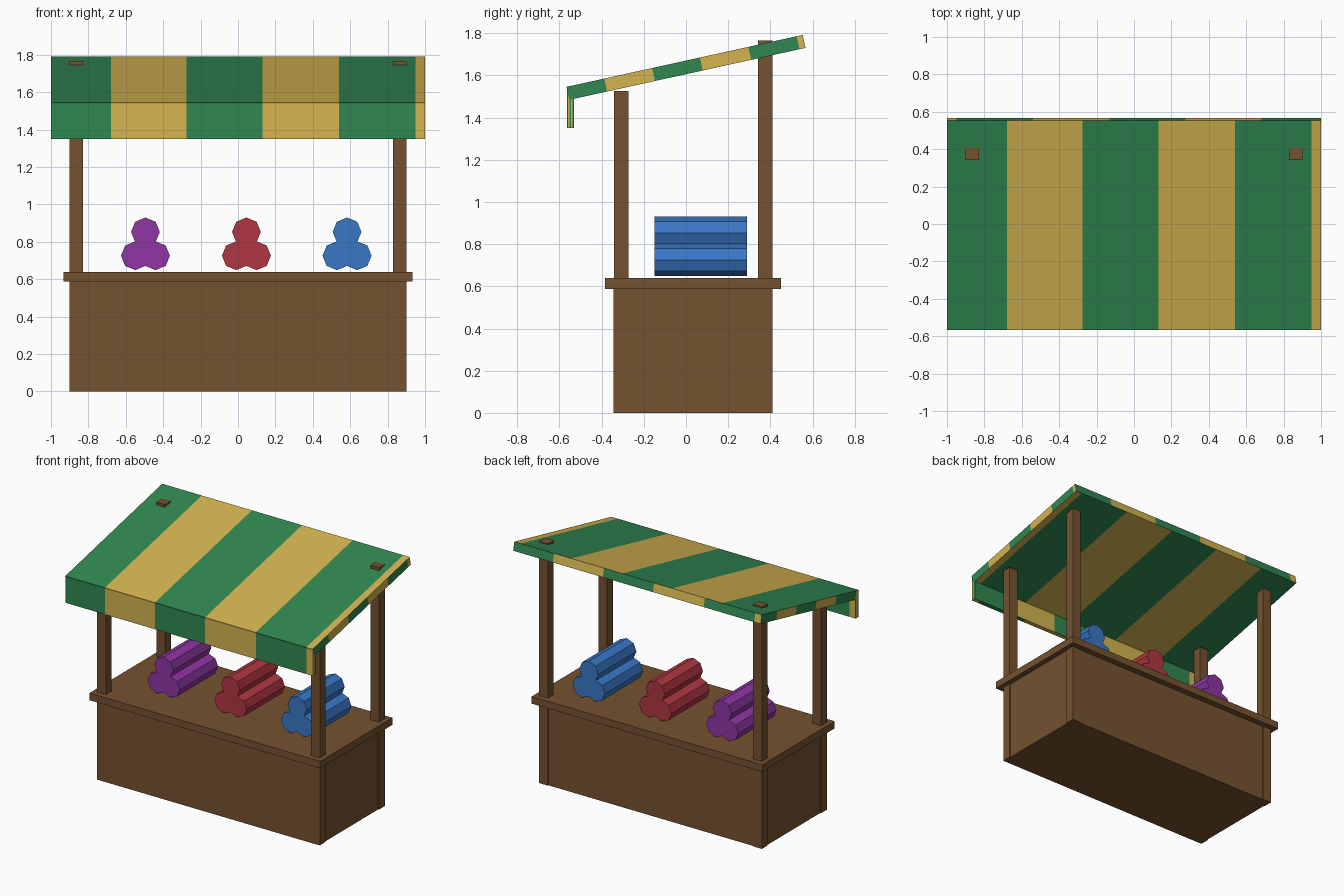
import bpy
import bmesh
from math import radians
from mathutils import Matrix, Vector

if "Cube" in bpy.data.objects:
    bpy.data.objects.remove(bpy.data.objects["Cube"], do_unlink=True)


def make_material(name, *rgb):
    """Flat material from 0-255 display values, stored as linear."""
    linear = [((c / 255 + 0.055) / 1.055) ** 2.4 for c in rgb]
    mat = bpy.data.materials.new(name)
    mat.use_nodes = True
    mat.diffuse_color = (*linear, 1)
    bsdf = next(n for n in mat.node_tree.nodes if n.type == "BSDF_PRINCIPLED")
    bsdf.inputs["Base Color"].default_value = (*linear, 1)
    bsdf.inputs["Roughness"].default_value = 0.8
    return mat


wood = make_material("brown wood", 117, 82, 48)
green = make_material("green canvas", 48, 135, 81)
yellow = make_material("yellow canvas", 211, 179, 80)
purple = make_material("purple cloth", 142, 54, 164)
red = make_material("red cloth", 177, 54, 66)
blue = make_material("blue cloth", 57, 119, 197)


def finish(bm, name, *mats):
    mesh = bpy.data.meshes.new(name)
    bm.to_mesh(mesh)
    bm.free()
    for mat in mats:
        mesh.materials.append(mat)
    obj = bpy.data.objects.new(name, mesh)
    bpy.context.collection.objects.link(obj)
    return obj


def box_mesh(size):
    bm = bmesh.new()
    bmesh.ops.create_cube(bm, size=1, matrix=Matrix.Diagonal((*size, 1)))
    return bm


def box(name, low, high, mat):
    """Plain box between two opposite corners."""
    low, high = Vector(low), Vector(high)
    obj = finish(box_mesh(high - low), name, mat)
    obj.location = (low + high) / 2
    return obj


# Stripe borders, as fractions of a face's width
STRIPES = (0.16, 0.3625, 0.565, 0.77, 0.974)


def striped_box(name, size, centre, tilt=0):
    """Box whose stripes run round it, starting at each face's own left edge."""
    bm = box_mesh(size)
    for axis in (0, 1):
        direction = Vector((0, 0, 0))
        direction[axis] = 1
        for f in STRIPES:
            for side in (f - 0.5, 0.5 - f):
                bmesh.ops.bisect_plane(
                    bm, geom=bm.verts[:] + bm.edges[:] + bm.faces[:], dist=1e-5,
                    plane_co=direction * side * size[axis], plane_no=direction)
    bm.normal_update()
    for face in bm.faces:
        n, c = face.normal, face.calc_center_median()
        axis = 1 if abs(n.x) > 0.5 else 0
        u = c[axis] / size[axis]
        if n.x < -0.5 or n.y > 0.5:
            u = -u
        face.material_index = sum(u + 0.5 > f for f in STRIPES) % 2
    obj = finish(bm, name, green, yellow)
    obj.location = centre
    obj.rotation_euler.x = radians(tilt)


# Counter cabinet and its overhanging top
box("cabinet", (-0.894, -0.343, 0), (0.894, 0.404, 0.6), wood)
box("counter_top", (-0.933, -0.384, 0.587), (0.933, 0.45, 0.639), wood)

# Corner posts, the back pair taller and poking through the canopy
for side, x in (("right", -0.865), ("left", 0.865)):
    for end, y, top in (("front", -0.307, 1.525), ("back", 0.376, 1.766)):
        box(f"{end}_{side}_post", (x - 0.035, y - 0.034, 0),
            (x + 0.035, y + 0.034, top), wood)

# Sloping canopy with a hanging front flap
striped_box("canopy", (2, 1.147, 0.063), (0, 0, 1.638), tilt=12.4)
striped_box("canopy_flap", (2, 0.034, 0.187), (0, -0.548, 1.4435))


def roll_stack(name, x, mat):
    """Three eight-sided cloth rolls piled in a triangle."""
    bm = bmesh.new()
    for dx, z in ((-0.054, 0.726), (0.054, 0.726), (0, 0.853)):
        place = Matrix.Translation((x + dx, 0.07, z)) @ Matrix.Rotation(radians(90), 4, "X")
        bmesh.ops.create_cone(bm, cap_ends=True, segments=8, radius1=0.077,
                              radius2=0.077, depth=0.44, matrix=place)
    finish(bm, name, mat)


# Goods on display
roll_stack("purple_rolls", -0.495, purple)
roll_stack("red_rolls", 0.045, red)
roll_stack("blue_rolls", 0.583, blue)
